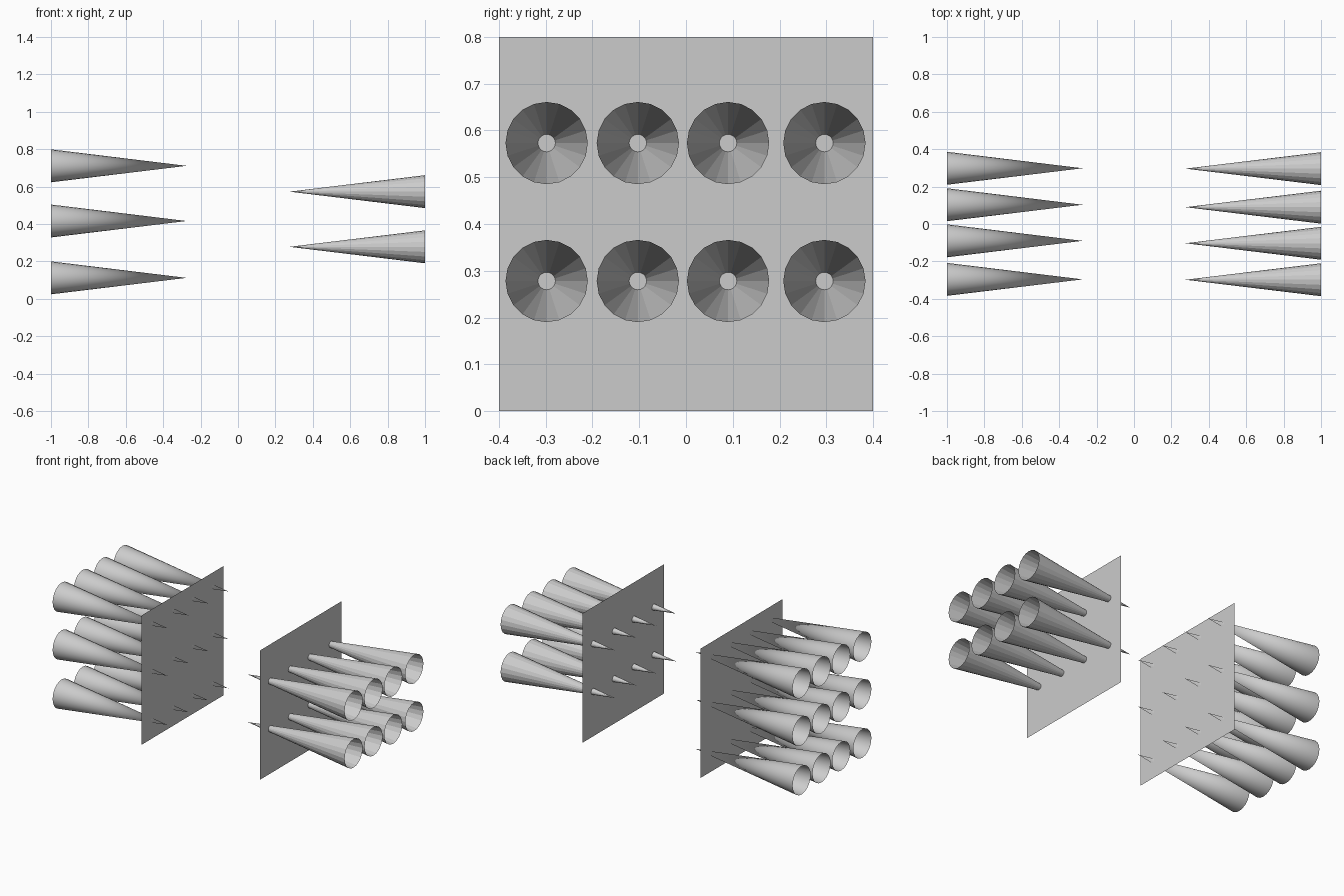
import bpy
import bmesh
from mathutils import Matrix, Vector

if "Cube" in bpy.data.objects:
    bpy.data.objects.remove(bpy.data.objects["Cube"])

BASE_X, TIP_X = 1.0, 0.275
BASE_R, SIDES = 0.088, 20
COLS = (-0.298, -0.103, 0.090, 0.296)


def finish(name, bm):
    mesh = bpy.data.meshes.new(name)
    bm.to_mesh(mesh)
    bm.free()
    bpy.context.collection.objects.link(bpy.data.objects.new(name, mesh))


def panel(name, x, side):
    # thin upright square sheet
    bm = bmesh.new()
    corners = ((-0.4, 0), (0.4, 0), (0.4, 0.8), (-0.4, 0.8))
    bm.faces.new([bm.verts.new((x, side * y, z)) for y, z in corners])
    finish(name, bm)


def funnel(name, side, y, z, smooth):
    # hollow cone, open at its wide outer end, tip poking through the panel
    bm = bmesh.new()
    bmesh.ops.create_cone(bm, cap_ends=False, segments=SIDES,
                          radius1=BASE_R, radius2=0, depth=BASE_X - TIP_X)
    bmesh.ops.remove_doubles(bm, verts=bm.verts, dist=0.0001)
    turn = Vector((0, 0, 1)).rotation_difference(Vector((-side, 0, 0)))
    move = Matrix.Translation((side * (BASE_X + TIP_X) / 2, y, z))
    bmesh.ops.transform(bm, matrix=move @ turn.to_matrix().to_4x4(), verts=bm.verts)
    for face in bm.faces:
        face.smooth = smooth
    finish(name, bm)


# two facing halves: two faceted rows on the right, three smooth rows on the left
for label, side, panel_x, rows in (("right", 1, 0.429, (0.278, 0.573)),
                                   ("left", -1, -0.381, (0.112, 0.416, 0.711))):
    panel(f"{label}_panel", panel_x, side)
    for r, z in enumerate(rows):
        for c, y in enumerate(COLS):
            funnel(f"{label}_funnel_{r + 1}_{c + 1}", side, side * y, z, side < 0)
